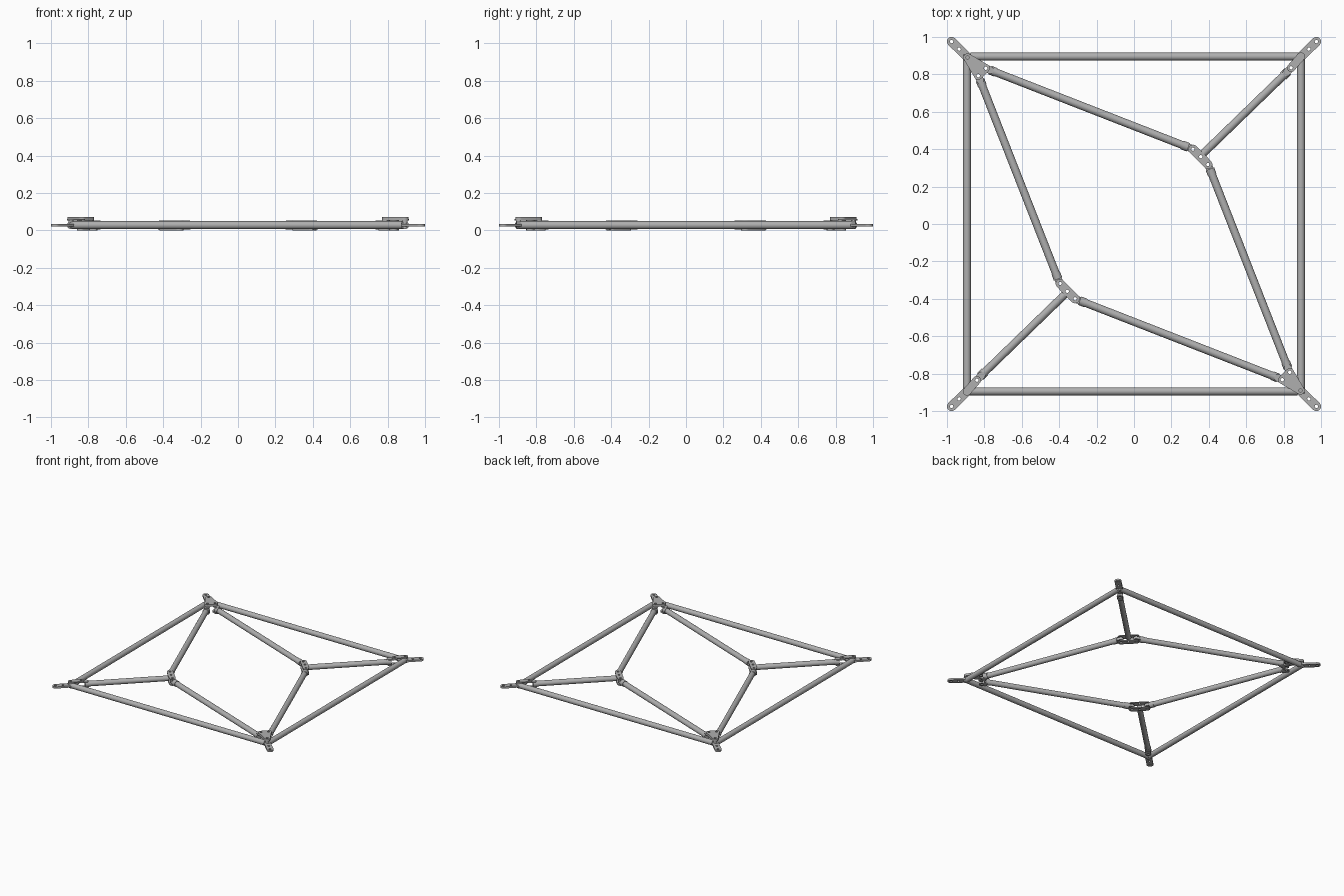
import bpy
from math import cos, sin, pi
from mathutils import Vector
from mathutils.geometry import convex_hull_2d

cube = bpy.data.objects.get("Cube")
if cube:
    bpy.data.objects.remove(cube, do_unlink=True)

GREY = (0.43, 0.43, 0.43, 1)
steel = bpy.data.materials.new("grey_steel")
steel.diffuse_color = GREY
steel.use_nodes = True
steel.node_tree.nodes["Principled BSDF"].inputs["Base Color"].default_value = GREY

AXIS_Z = 0.028   # height of every tube's centre line
RADIUS = 0.021


def finish(obj, name):
    obj.name = name
    obj.data.materials.clear()
    obj.data.materials.append(steel)
    bpy.ops.object.select_all(action='DESELECT')
    obj.select_set(True)
    bpy.context.view_layer.objects.active = obj
    bpy.ops.object.shade_smooth_by_angle(angle=0.6)


def rod(name, a, b, radius=RADIUS):
    """Round bar between two 3D points."""
    a, b = Vector(a), Vector(b)
    d = b - a
    bpy.ops.mesh.primitive_cylinder_add(
        vertices=32, radius=radius, depth=d.length, location=(a + b) / 2,
        rotation=d.to_track_quat('Z', 'Y').to_euler())
    finish(bpy.context.object, name)


def flat_rod(name, a, b, radius=RADIUS):
    rod(name, (*a, AXIS_Z), (*b, AXIS_Z), radius)


def ring(c, r, n=24):
    return [Vector((c[0] + r * cos(2 * pi * i / n), c[1] + r * sin(2 * pi * i / n)))
            for i in range(n)]


def plate(name, centres, r, z0, z1, holes, hole_r=0.009):
    """Flat plate wrapped around rounded corners, drilled at the holes."""
    pts = [p for c in centres for p in ring(c, r)]
    loops = [[pts[i] for i in convex_hull_2d(pts)]]
    loops += [ring(h, hole_r, 16) for h in holes]
    curve = bpy.data.curves.new(name, 'CURVE')
    curve.dimensions = '2D'
    curve.fill_mode = 'BOTH'
    curve.extrude = (z1 - z0) / 2
    for loop in loops:
        s = curve.splines.new('POLY')
        s.points.add(len(loop) - 1)
        for p, v in zip(s.points, loop):
            p.co = (v.x, v.y, 0, 1)
        s.use_cyclic_u = True
    obj = bpy.data.objects.new(name, curve)
    obj.location.z = (z0 + z1) / 2
    bpy.context.collection.objects.link(obj)
    bpy.ops.object.select_all(action='DESELECT')
    obj.select_set(True)
    bpy.context.view_layer.objects.active = obj
    bpy.ops.object.convert(target='MESH')
    finish(bpy.context.object, name)


def plate_pair(name, centres, r, holes):
    """Matching plates above and below the tubes."""
    plate(name + "_upper", centres, r, 0.046, 0.053, holes)
    plate(name + "_lower", centres, r, 0.0, 0.008, holes)


def sleeve(name, end, toward):
    """Short collar where a tube meets its bracket."""
    end, toward = Vector(end), Vector(toward)
    flat_rod(name, end, end + (toward - end).normalized() * 0.035, RADIUS + 0.003)


# The frame repeats after half a turn
for s, side in ((1, "back"), (-1, "front")):
    def p(x, y):
        return (s * x, s * y)

    # Outer square
    flat_rod(side + "_outer_rail", p(-0.875, 0.895), p(0.895, 0.895))
    flat_rod(side + "_side_rail", p(0.893, -0.905), p(0.893, 0.905))

    # Mounting lugs on both corners
    for m, kind in ((1, "link"), (-1, "gusset")):
        outer, mid, corner = p(m * 0.975, 0.975), p(m * 0.935, 0.935), p(m * 0.893, 0.895)
        plate(f"{side}_{kind}_lug", (outer, corner), 0.025, 0.021, 0.035, (outer, mid))
        rod(f"{side}_{kind}_corner_post", (*corner, 0.01), (*corner, 0.056), 0.014)

    # Inner joint bracket
    joint_a, joint_m, joint_b = p(0.315, 0.4), p(0.357, 0.36), p(0.395, 0.318)
    plate_pair(side + "_joint_bracket", (joint_a, joint_m, joint_b), 0.024,
               (joint_a, joint_m, joint_b))

    # Diagonal strut and its corner link
    corner, bolt = p(0.893, 0.895), p(0.84, 0.835)
    strut_out, strut_in = p(0.822, 0.815), p(0.368, 0.375)
    flat_rod(side + "_diagonal_strut", strut_out, strut_in)
    sleeve(side + "_diagonal_sleeve", strut_out, strut_in)
    plate_pair(side + "_diagonal_clevis", (bolt, p(0.815, 0.81)), 0.02, (bolt,))
    plate(side + "_corner_link", (corner, bolt), 0.022, 0.053, 0.062, (corner, bolt))

    # Long struts from the joint to the two gusset corners
    for name, gusset, joint, start, stop in (
            ("long_strut", p(-0.793, 0.833), joint_a, p(-0.77, 0.823), p(0.29, 0.41)),
            ("cross_strut", p(0.833, -0.793), joint_b, p(0.823, -0.77), p(0.406, 0.294))):
        flat_rod(f"{side}_{name}", start, stop)
        sleeve(f"{side}_{name}_outer_sleeve", start, stop)
        sleeve(f"{side}_{name}_inner_sleeve", stop, start)
        plate_pair(f"{side}_{name}_outer_clevis", (gusset, start), 0.02, (gusset,))
        plate(f"{side}_{name}_inner_tongue", (joint, stop), 0.02, 0.018, 0.038, (joint,))

    # Raised triangular gusset
    apex, arm_a, arm_b = p(-0.89, 0.89), p(-0.793, 0.833), p(-0.833, 0.793)
    plate(side + "_gusset_plate", (apex, arm_a, arm_b), 0.022, 0.053, 0.071,
          (apex, arm_a, arm_b))
